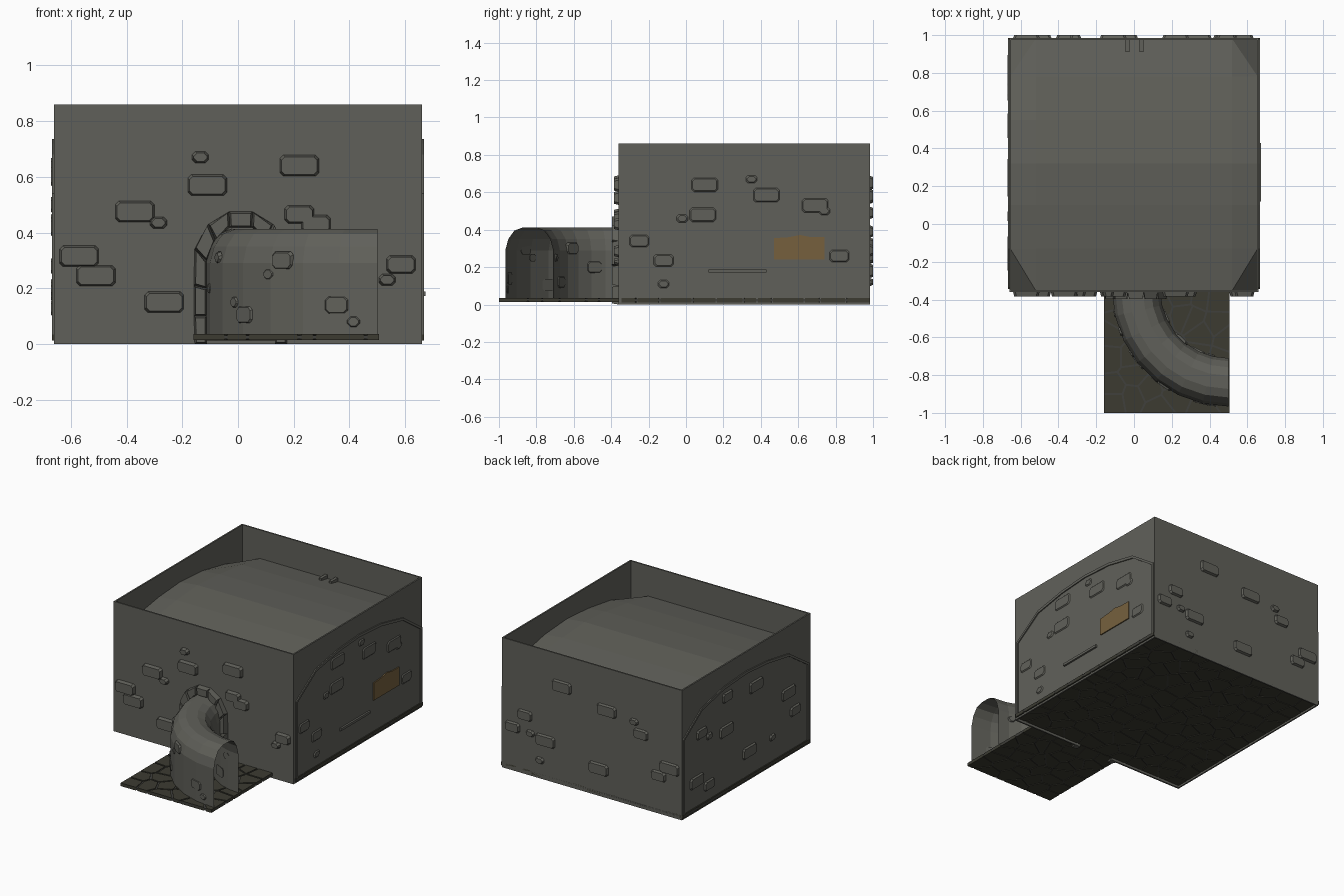
import bpy, bmesh, math, random
from mathutils import Vector

if "Cube" in bpy.data.objects:
    bpy.data.objects.remove(bpy.data.objects["Cube"])
random.seed(4)


def mat(name, c):
    m = bpy.data.materials.new(name)
    m.diffuse_color = (*c, 1)
    m.use_nodes = True
    m.node_tree.nodes["Principled BSDF"].inputs["Base Color"].default_value = m.diffuse_color
    return m


STONE = mat("grey stone", (0.118, 0.118, 0.102))
FLOOR = mat("dark floor stone", (0.045, 0.044, 0.031))
MORTAR = mat("floor mortar", (0.05, 0.05, 0.045))
TAN = mat("tan panel", (0.18, 0.118, 0.048))


def finish(name, bm, material, normals=True):
    if normals:
        bmesh.ops.recalc_face_normals(bm, faces=bm.faces)
    me = bpy.data.meshes.new(name)
    bm.to_mesh(me)
    bm.free()
    me.materials.append(material)
    ob = bpy.data.objects.new(name, me)
    bpy.context.collection.objects.link(ob)
    return ob


def frame(origin, u, n, v=(0, 0, 1)):
    """Maps 2D wall coordinates plus a depth along the normal to 3D."""
    o, u, n, v = Vector(origin), Vector(u), Vector(n), Vector(v)
    return lambda a, b, d: o + u * a + v * b + n * d


def prism(bm, pts, f, d0, d1, inset=0.0):
    """Outline extruded from d0 to d1, the outer end shrunk by a small inset."""
    cx = sum(p[0] for p in pts) / len(pts)
    cy = sum(p[1] for p in pts) / len(pts)
    sh = lambda x, c: x - math.copysign(min(inset, abs(x - c)), x - c)
    lo = [bm.verts.new(f(x, y, d0)) for x, y in pts]
    hi = [bm.verts.new(f(sh(x, cx), sh(y, cy), d1)) for x, y in pts]
    bm.faces.new(lo[::-1])
    bm.faces.new(hi)
    for i in range(len(pts)):
        j = (i + 1) % len(pts)
        bm.faces.new((lo[i], lo[j], hi[j], hi[i]))


def rect(x0, x1, y0, y1):
    return [(x0, y0), (x1, y0), (x1, y1), (x0, y1)]


def brick(bm, f, cx, cy, w, h, depth):
    """Stone with clipped corners: wide rim, narrower raised face."""
    c, a, b = 0.012, w / 2, h / 2
    pts = [(cx + x, cy + y) for x, y in (
        (-a + c, -b), (a - c, -b), (a, -b + c), (a, b - c),
        (a - c, b), (-a + c, b), (-a, b - c), (-a, -b + c))]
    prism(bm, pts, f, 0, depth, 0.006)


X, Y0, Y1, H = 0.66, -0.36, 0.985, 0.86
front = frame((0, Y0, 0), (1, 0, 0), (0, -1, 0))
back = frame((0, Y1, 0), (1, 0, 0), (0, 1, 0))
right = frame((X, 0, 0), (0, 1, 0), (1, 0, 0))
left = frame((-X, 0, 0), (0, 1, 0), (-1, 0, 0))
flat = frame((0, 0, 0), (1, 0, 0), (0, 0, 1), (0, 1, 0))

# Arched cross-section shared by doorway and tunnel (half width, height)
half = [(0.128, 0.02), (0.128, 0.29), (0.112, 0.35), (0.08, 0.395), (0.035, 0.412)]
arch = [(-x, z) for x, z in half] + half[::-1]

# Four thin walls, the front one with the doorway cut out
door = [(x + 0.01, z) for x, z in arch]
door[0], door[-1] = (door[0][0], 0), (door[-1][0], 0)
outline = [(-X, 0)] + door + [(X, 0), (X, H), (-X, H)]
for name, f, pts in (("front_wall", front, outline),
                     ("back_wall", back, rect(-X, X, 0, H)),
                     ("right_wall", right, rect(-0.36, Y1, 0, H)),
                     ("left_wall", left, rect(-0.36, Y1, 0, H))):
    bm = bmesh.new()
    prism(bm, pts, f, -0.01, 0)
    finish(name, bm, STONE)

# Wall stones: position and size class (s small, m medium, l large)
SIZE = {"s": (0.06, 0.042), "m": (0.105, 0.065), "l": (0.14, 0.075)}
walls = {
    "front": (front, 0.024, [
        (-.135, .67, "s"), (-.11, .57, "l"), (.22, .64, "l"), (-.37, .475, "l"),
        (-.285, .435, "s"), (.22, .465, "m"), (.28, .43, "m"), (-.57, .315, "l"),
        (-.51, .245, "l"), (-.265, .15, "l"), (.585, .285, "m"), (.535, .23, "s")]),
    "back": (back, 0.015, [
        (.22, .65, "l"), (-.11, .58, "l"), (.49, .39, "m"), (.58, .29, "m"),
        (.45, .28, "s"), (.34, .26, "l"), (-.31, .56, "s"), (-.36, .49, "m"),
        (-.05, .18, "l"), (.38, .12, "s"), (-.49, .25, "m"), (-.57, .32, "l")]),
    "left": (left, 0.01, [
        (.51, .64, "m"), (.21, .6, "l"), (.28, .19, "l"), (.83, .2, "l"),
        (.70, .13, "m"), (.52, .42, "l"), (.78, .5, "m"), (.04, .19, "s"),
        (-.2, .28, "m"), (-.13, .42, "l"), (.7, .45, "s")]),
    "right": (right, 0.006, [
        (.1, .64, "l"), (.43, .585, "l"), (.69, .53, "l"), (.09, .48, "l"),
        (-.02, .46, "s"), (-.25, .34, "m"), (-.12, .235, "m"), (-.12, .11, "s"),
        (.82, .26, "m"), (.74, .5, "s"), (.35, .67, "s")])}
for name, (f, depth, items) in walls.items():
    bm = bmesh.new()
    for a, b, s in items:
        brick(bm, f, a, b, *SIZE[s], depth)
    finish(name + "_wall_stones", bm, STONE)

# Arched rib and corner posts on the side walls
rib = [(-.34, .02), (-.34, .54), (-.13, .68), (.1, .72), (.32, .735), (.55, .72), (.78, .67),
       (.98, .53), (.98, .02)]
for name, f in (("right_rib", right), ("left_rib", left)):
    bm = bmesh.new()
    for (a, b), (c, d) in zip(rib, rib[1:]):
        if a == c:
            t = 0.016 if a < 0 else -0.016
            pts = [(a, b), (c, d), (c + t, d), (a + t, b)]
        else:
            pts = [(a, b), (c, d), (c, d - .018), (a, b - .018)]
        prism(bm, pts, f, 0, 0.007)
    finish(name, bm, STONE)

# Ledge and tan panel on the right wall
bm = bmesh.new()
prism(bm, rect(.12, .43, .172, .188), right, 0, 0.012)
finish("right_ledge", bm, STONE)
bm = bmesh.new()
prism(bm, [(.47, .24), (.74, .24), (.74, .36), (.66, .362), (.61, .372), (.55, .36), (.47, .355)],
      right, 0, 0.007)
finish("tan_panel", bm, TAN)

# Vaulted ceiling with drooping corners
xs = [-.655, -.52, 0, .52, .655]
ys = [-.352, -.13, .1, .32, .55, .78, .98]
mid = [.66, .70, .73, .745, .73, .705, .67]
edge = [.54, .68, .715, .73, .715, .67, .53]
bm = bmesh.new()
g = [[bm.verts.new((x, y, (edge if abs(x) > .6 else mid)[j])) for j, y in enumerate(ys)] for x in xs]
for i in range(len(xs) - 1):
    for j in range(len(ys) - 1):
        a, b, c, d = g[i][j], g[i + 1][j], g[i + 1][j + 1], g[i][j + 1]
        if (i in (0, 3)) and (j in (0, 5)):
            if (i == 0) == (j == 0):
                tris = ((a, b, d), (b, c, d))
            else:
                tris = ((a, b, c), (a, c, d))
            for t in tris:
                bm.faces.new(t)
        else:
            bm.faces.new((a, b, c, d))
finish("vaulted_ceiling", bm, STONE, False)
bm = bmesh.new()
for x in (-.045, .03):
    prism(bm, rect(x, x + .02, .91, .975), flat, .66, .695)
finish("ceiling_keystones", bm, STONE)

# Doorway surround made of separate blocks
inner = [(.122, .0), (.122, .1), (.122, .2), (.122, .3), (.092, .375), (.04, .418)]
outer = [(.165, .0), (.168, .1), (.168, .21), (.166, .34), (.115, .43), (.042, .475)]
bm = bmesh.new()
for s in (-1, 1):
    for i in range(5):
        q = [inner[i], outer[i], outer[i + 1], inner[i + 1]]
        prism(bm, [(s * x + .01, z) for x, z in q], front, 0, .036, .006)
prism(bm, [(-.03, .418), (.05, .418), (.052, .475), (-.032, .475)], front, 0, .036, .006)
finish("doorway_surround", bm, STONE)

# Tunnel: the arch swept through a quarter turn to the right
CX, CY, R, N = 0.5, -0.35, 0.488, 7
bm = bmesh.new()
rings = []
for k in range(N + 1):
    t = math.pi / 2 * k / N
    rings.append([bm.verts.new((CX - (R - x) * math.cos(t), CY - (R - x) * math.sin(t), z))
                  for x, z in arch])
for r0, r1 in zip(rings, rings[1:]):
    for i in range(len(arch) - 1):
        bm.faces.new((r0[i], r1[i], r1[i + 1], r0[i + 1]))
finish("tunnel", bm, STONE)

# Tunnel stones on its outer and inner side
bm = bmesh.new()
for side, rad, items in (
        (1, R + .119, [(.37, .31, "s"), (.58, .15, "s"), (.68, .105, "m"), (.88, .25, "s"), (.98, .3, "m"),
                       (1.33, .14, "m"), (1.43, .08, "s"), (.2, .2, "s")]),
        (-1, R - .125, [(.4, .2, "m"), (.8, .3, "m"), (1.1, .12, "m"), (1.3, .25, "s")])):
    for t, z, s in items:
        c, q = math.cos(t), math.sin(t)
        f = frame((CX - rad * c, CY - rad * q, 0), (q, -c, 0), (-side * c, -side * q, 0))
        brick(bm, f, 0, z, SIZE[s][0] * .85, SIZE[s][1], .012)
finish("tunnel_stones", bm, STONE)


def clip(poly, p, n):
    """Keep the part of the polygon behind the line through p with normal n."""
    out = []
    for a, b in zip(poly, poly[1:] + poly[:1]):
        da, db = (a - p).dot(n), (b - p).dot(n)
        if da <= 0:
            out.append(a)
        if da * db < 0:
            out.append(a.lerp(b, da / (da - db)))
    return out


def paving(name, x0, x1, y0, y1, step, z0, z1):
    """Irregular flagstones over a thin mortar bed."""
    nx, ny = round((x1 - x0) / step), round((y1 - y0) / step)
    seeds = [Vector((x0 + (i + random.uniform(.1, .9)) * (x1 - x0) / nx,
                     y0 + (j + random.uniform(.1, .9)) * (y1 - y0) / ny))
             for i in range(nx) for j in range(ny)]
    bm = bmesh.new()
    for s in seeds:
        poly = [Vector(p) for p in rect(x0, x1, y0, y1)]
        for o in seeds:
            d = o - s
            if 0 < d.length < step * 4 and len(poly) > 2:
                n = d.normalized()
                poly = clip(poly, (s + o) / 2 - n * .005, n)
        if len(poly) > 2:
            prism(bm, [tuple(p) for p in poly], flat, z0, z1)
    finish(name + "_flagstones", bm, FLOOR)
    bm = bmesh.new()
    prism(bm, rect(x0, x1, y0, y1), flat, z0 + .004, z1 - .004)
    finish(name + "_mortar", bm, MORTAR)


paving("room_floor", -.668, .668, -.345, .985, .12, .012, .034)
paving("tunnel_floor", -.16, .505, -1.0, -.35, .11, .014, .035)
